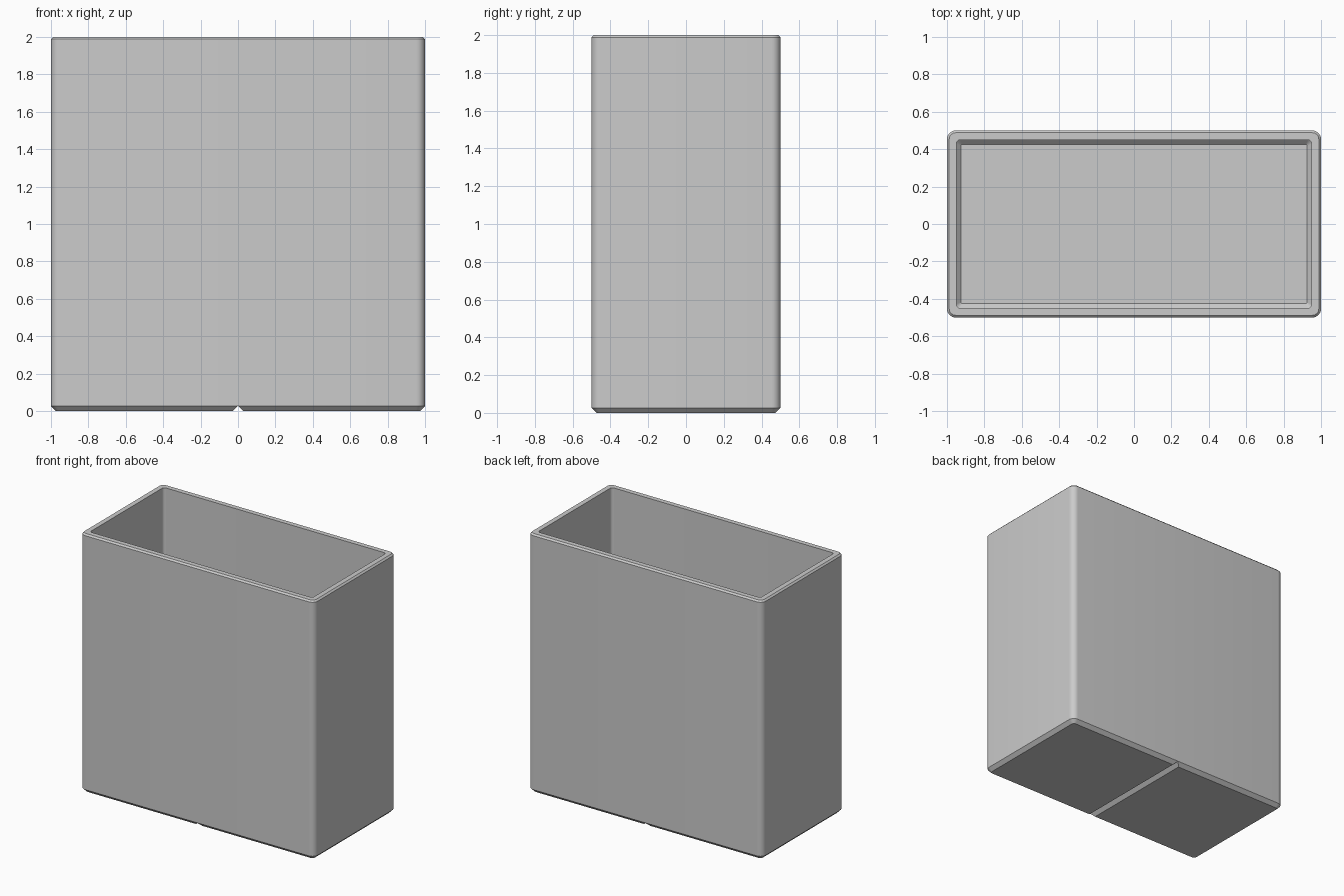
import bpy, bmesh, math

if "Cube" in bpy.data.objects:
    bpy.data.objects.remove(bpy.data.objects["Cube"])

grey = bpy.data.materials.new("plain grey")
grey.diffuse_color = (0.6, 0.6, 0.6, 1)
grey.use_nodes = True
grey.node_tree.nodes["Principled BSDF"].inputs["Base Color"].default_value = grey.diffuse_color


def rounded_ring(bm, hx, hy, r, z, steps=8):
    """Rounded rectangle of vertices at height z."""
    ring = []
    for k, (sx, sy) in enumerate([(1, 1), (-1, 1), (-1, -1), (1, -1)]):
        for i in range(steps + 1):
            a = math.pi / 2 * (k + i / steps)
            ring.append(bm.verts.new((sx * (hx - r) + r * math.cos(a),
                                      sy * (hy - r) + r * math.sin(a), z)))
    return ring


def make_object(name, bm):
    bmesh.ops.recalc_face_normals(bm, faces=bm.faces)
    mesh = bpy.data.meshes.new(name)
    bm.to_mesh(mesh)
    bm.free()
    mesh.materials.append(grey)
    ob = bpy.data.objects.new(name, mesh)
    bpy.context.collection.objects.link(ob)
    return ob


# Bin: (inset from the outer wall, corner radius, height), from base to inner floor
profile = [
    (0.027, 0.020, 0.0),    # base
    (0.0, 0.047, 0.027),    # base chamfer
    (0.0, 0.047, 1.988),    # outer wall
    (0.012, 0.035, 2.0),    # rim chamfer
    (0.05, 0.022, 2.0),     # flat rim
    (0.05, 0.022, 0.10),    # inner wall
    (0.075, 0.008, 0.075),  # floor chamfer
]
bm = bmesh.new()
rings = [rounded_ring(bm, 1 - d, 0.5 - d, r, z) for d, r, z in profile]
for a, b in zip(rings, rings[1:]):
    n = len(a)
    for i in range(n):
        j = (i + 1) % n
        bm.faces.new((a[i], a[j], b[j], b[i]))
bm.faces.new(rings[0])
bm.faces.new(rings[-1])
box = make_object("open_bin", bm)

# V groove across the base
bm = bmesh.new()
ends = [[bm.verts.new((x, y, z)) for x, z in ((-0.054, -0.027), (0.054, -0.027), (0, 0.027))]
        for y in (-0.7, 0.7)]
bm.faces.new(ends[0])
bm.faces.new(ends[1])
for i in range(3):
    j = (i + 1) % 3
    bm.faces.new((ends[0][i], ends[0][j], ends[1][j], ends[1][i]))
cutter = make_object("groove_cutter", bm)
cutter.hide_render = True
cutter.hide_set(True)

groove = box.modifiers.new("base_groove", "BOOLEAN")
groove.operation = "DIFFERENCE"
groove.solver = "EXACT"
groove.object = cutter
bpy.context.view_layer.objects.active = box
box.select_set(True)
bpy.ops.object.modifier_apply(modifier=groove.name)
bpy.ops.object.shade_smooth_by_angle(angle=math.radians(30))
